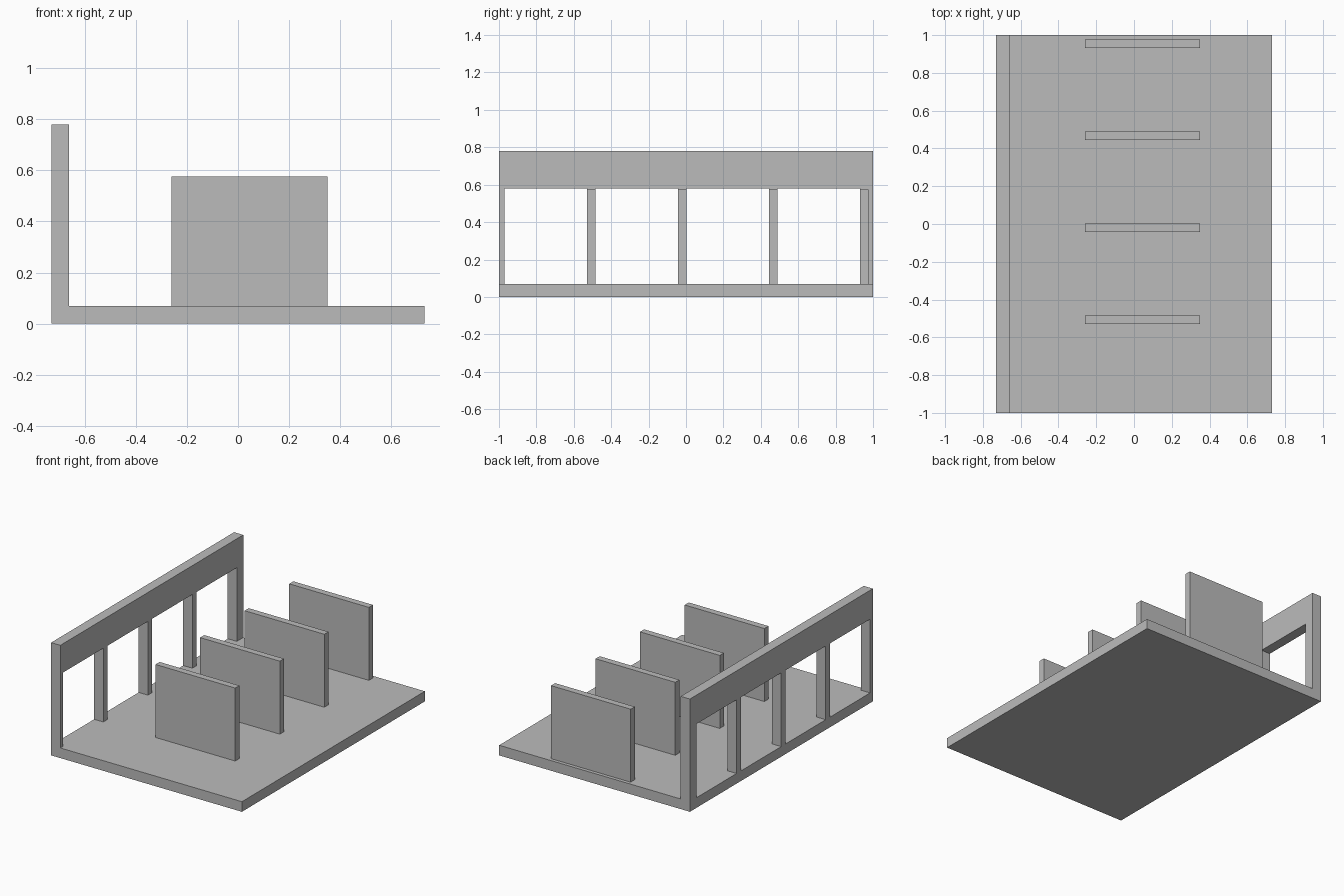
import bpy

cube = bpy.data.objects.get("Cube")
if cube:
    bpy.data.objects.remove(cube, do_unlink=True)

GREY = (0.5, 0.5, 0.5, 1)
grey = bpy.data.materials.new("plain_grey")
grey.use_nodes = True
grey.diffuse_color = GREY
grey.node_tree.nodes["Principled BSDF"].inputs["Base Color"].default_value = GREY


def box(name, x, y, z):
    """Add a box spanning the given (min, max) ranges."""
    centre = [(a + b) / 2 for a, b in (x, y, z)]
    bpy.ops.mesh.primitive_cube_add(size=1, location=centre)
    obj = bpy.context.object
    obj.name = name
    obj.scale = [b - a for a, b in (x, y, z)]
    bpy.ops.object.transform_apply(location=False, rotation=False, scale=True)
    obj.data.materials.append(grey)
    return obj


FLOOR, SILL, TOP = 0.07, 0.58, 0.78
WALL_X = (-0.73, -0.66)
PITCH, THICK = 0.487, 0.045

# Floor slab
box("floor_slab", (-0.73, 0.73), (-1, 1), (0, FLOOR))

# Open side wall: header beam, with a post at each end
box("wall_header", WALL_X, (-1, 1), (SILL, TOP))
box("front_end_post", WALL_X, (-1, -0.97), (FLOOR, SILL))
box("back_end_post", WALL_X, (0.93, 1), (FLOOR, SILL))

# Partitions, each lined up with a wall post
for i in range(4):
    y = -0.53 + i * PITCH
    span = (y, y + THICK)
    box(f"partition_{i + 1}", (-0.26, 0.35), span, (FLOOR, 0.575))
    if i < 3:
        box(f"wall_post_{i + 1}", WALL_X, span, (FLOOR, SILL))
